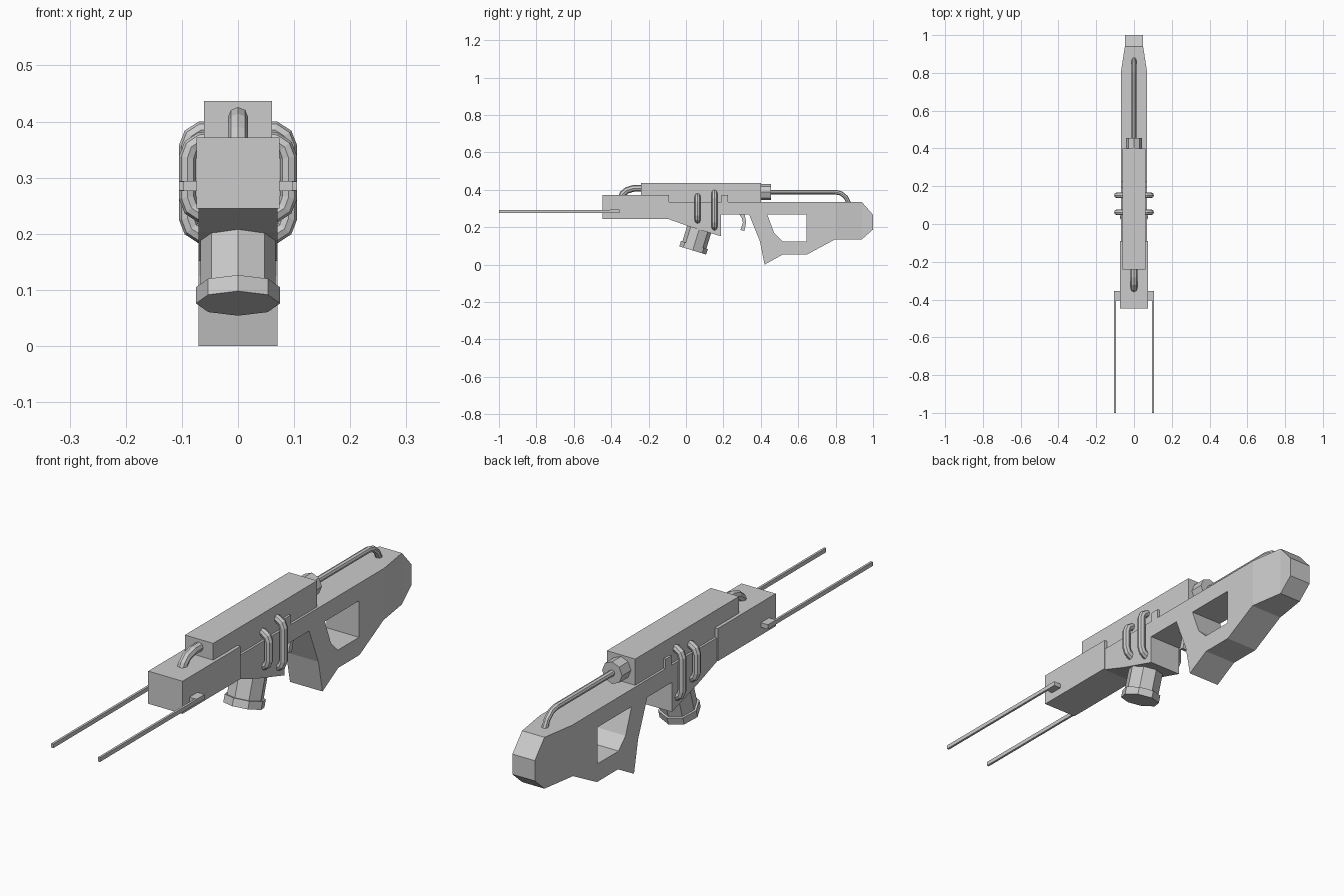
import bpy, bmesh, math
from mathutils import Vector

if "Cube" in bpy.data.objects:
    bpy.data.objects.remove(bpy.data.objects["Cube"])


def add_mesh(name, bm):
    bmesh.ops.recalc_face_normals(bm, faces=bm.faces[:])
    me = bpy.data.meshes.new(name)
    bm.to_mesh(me)
    bm.free()
    ob = bpy.data.objects.new(name, me)
    bpy.context.collection.objects.link(ob)
    return ob


def profile_bm(points, half):
    """Extrude a (y, z) outline across x from -half to +half."""
    bm = bmesh.new()
    face = bm.faces.new([bm.verts.new((-half, y, z)) for y, z in points])
    ext = bmesh.ops.extrude_face_region(bm, geom=[face])
    moved = [v for v in ext["geom"] if isinstance(v, bmesh.types.BMVert)]
    bmesh.ops.translate(bm, verts=moved, vec=(2 * half, 0, 0))
    return bm


def box(name, x0, x1, y0, y1, z0, z1):
    bm = profile_bm([(y0, z0), (y1, z0), (y1, z1), (y0, z1)], (x1 - x0) / 2)
    bmesh.ops.translate(bm, verts=bm.verts, vec=((x0 + x1) / 2, 0, 0))
    return add_mesh(name, bm)


def prism(name, start, end, radius):
    """Eight-sided cylinder between two points."""
    a, b = Vector(start), Vector(end)
    bm = bmesh.new()
    bmesh.ops.create_cone(bm, cap_ends=True, segments=8, radius1=radius,
                          radius2=radius, depth=(b - a).length)
    ob = add_mesh(name, bm)
    d = b - a
    ob.location = (a + b) / 2
    ob.rotation_euler = (math.atan2(-d.y, d.z), 0, 0)
    return ob


def tube(name, points, radius):
    cu = bpy.data.curves.new(name, 'CURVE')
    cu.dimensions = '3D'
    cu.bevel_depth = radius
    cu.bevel_resolution = 2
    cu.use_fill_caps = True
    sp = cu.splines.new('POLY')
    sp.points.add(len(points) - 1)
    for p, co in zip(sp.points, points):
        p.co = (*co, 1)
    sp.use_smooth = False
    ob = bpy.data.objects.new(name, cu)
    bpy.context.collection.objects.link(ob)
    return ob


# Receiver, grip and stock in one outline, narrowed towards the butt
outline = [(-0.10, 0.335), (0.19, 0.335), (0.19, 0.372), (0.225, 0.372),
           (0.225, 0.335), (0.94, 0.335), (1.0, 0.267), (1.0, 0.188),
           (0.94, 0.135), (0.797, 0.135), (0.648, 0.055), (0.518, 0.055),
           (0.42, 0.0), (0.395, 0.125), (0.338, 0.267), (0.187, 0.267),
           (0.187, 0.152), (0.02, 0.203), (-0.10, 0.246)]
bm = profile_bm(outline, 0.07)
for y in (0.8, 0.94):
    bmesh.ops.bisect_plane(bm, geom=bm.verts[:] + bm.edges[:] + bm.faces[:],
                           plane_co=(0, y, 0), plane_no=(0, 1, 0))
for v in bm.verts:
    t = min(max((v.co.y - 0.8) / 0.14, 0), 1)
    v.co.x *= 1 - 0.31 * t
body = add_mesh("body_and_stock", bm)

# Opening behind the grip
hole = [(0.435, 0.267), (0.645, 0.267), (0.645, 0.125), (0.515, 0.125), (0.472, 0.168)]
cutter = add_mesh("stock_opening_cutter", profile_bm(hole, 0.2))
cutter.hide_render = True
cutter.hide_viewport = True
cutter.display_type = 'WIRE'
mod = body.modifiers.new("opening", 'BOOLEAN')
mod.operation = 'DIFFERENCE'
mod.solver = 'EXACT'
mod.object = cutter

# Front block and top cover
box("front_block", -0.074, 0.074, -0.447, -0.09, 0.245, 0.372)
box("top_cover", -0.061, 0.061, -0.24, 0.40, 0.325, 0.437)

# Trigger
trigger = [(0.28, 0.275), (0.312, 0.275), (0.322, 0.225), (0.312, 0.18),
           (0.291, 0.186), (0.304, 0.225), (0.298, 0.25)]
add_mesh("trigger", profile_bm(trigger, 0.014))

# Tilted magazine with base plate
base = Vector((0, 0.036, 0.076))
axis = Vector((0, math.sin(math.radians(17)), math.cos(math.radians(17))))
prism("magazine", base + axis * 0.01, base + axis * 0.16, 0.067)
prism("magazine_plate", base, base + axis * 0.03, 0.075)

# Rear cap and pipes along the top
prism("rear_cap", (0, 0.39, 0.388), (0, 0.455, 0.388), 0.043)
tube("rear_pipe", [(0, 0.44, 0.388), (0, 0.80, 0.388), (0, 0.83, 0.381),
                   (0, 0.855, 0.36), (0, 0.875, 0.32)], 0.012)
tube("front_pipe", [(0, -0.22, 0.408), (0, -0.28, 0.408), (0, -0.315, 0.398),
                    (0, -0.337, 0.38), (0, -0.348, 0.355)], 0.018)

# Side handles, rail brackets and long rails on both sides
for s, side in ((1, "left"), (-1, "right")):
    for i, (y, z0, z1) in enumerate(((0.062, 0.235, 0.366), (0.152, 0.198, 0.385))):
        section = [(0.045, z1), (0.066, z1), (0.083, z1 - 0.011), (0.09, z1 - 0.03),
                   (0.09, z0 + 0.03), (0.083, z0 + 0.011), (0.066, z0), (0.045, z0)]
        tube(f"{side}_handle_{i + 1}", [(s * x, y, z) for x, z in section], 0.0155)
    bx = sorted((s * 0.06, s * 0.105))
    box(f"{side}_rail_bracket", *bx, -0.405, -0.355, 0.276, 0.294)
    rx = sorted((s * 0.096, s * 0.105))
    box(f"{side}_rail", *rx, -1.0, -0.40, 0.277, 0.293)
